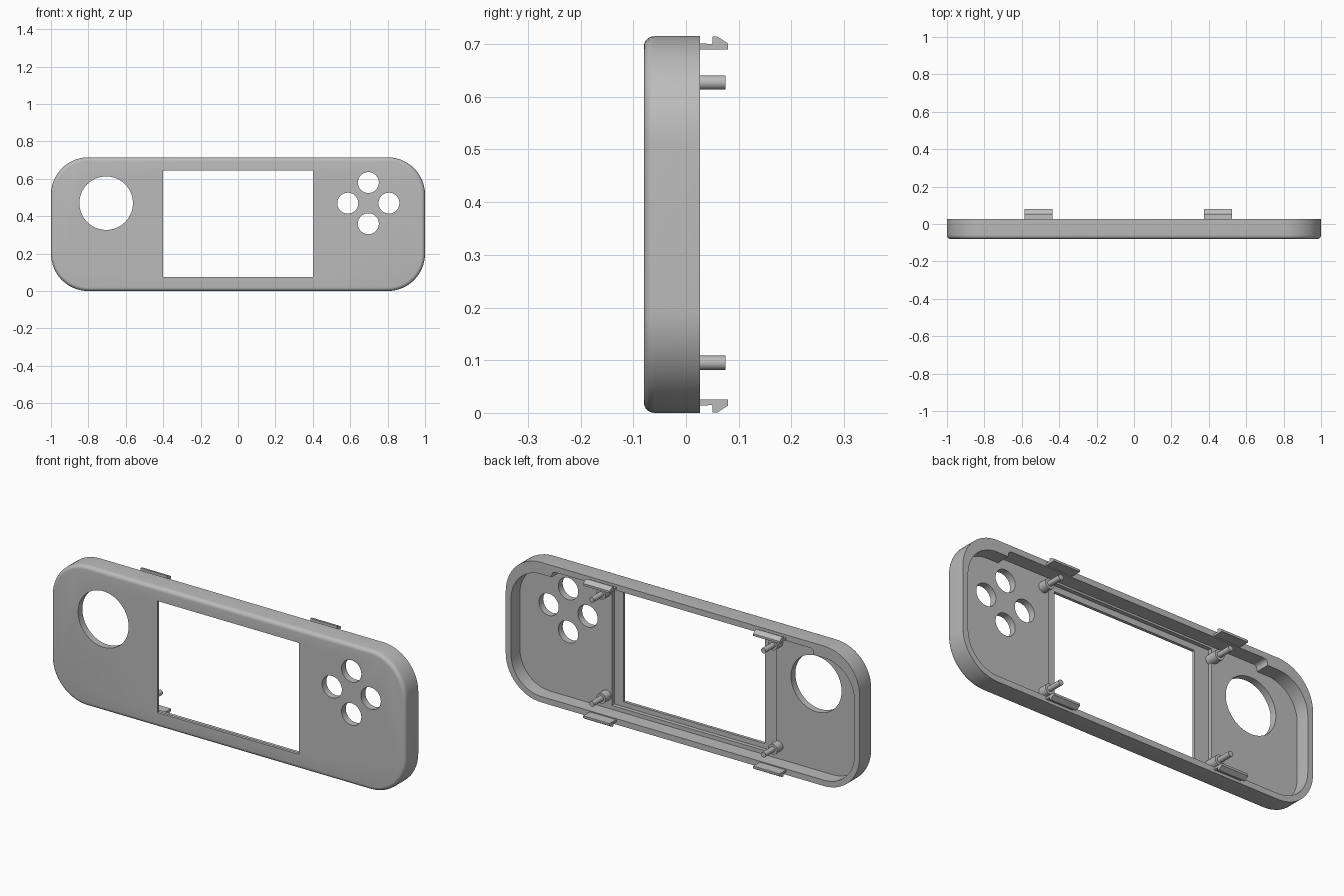
import bpy, bmesh, math
from mathutils import Vector

if "Cube" in bpy.data.objects:
    bpy.data.objects.remove(bpy.data.objects["Cube"])

H = 0.715                      # overall height
FRONT, RIM = -0.08, 0.027      # shell depth range
WALL, FLOOR = 0.03, -0.045     # wall thickness, inner face of the front plate

grey = bpy.data.materials.new("matte_grey")
grey.use_nodes = True
colour = (0.5, 0.5, 0.5, 1)
grey.diffuse_color = colour
grey.node_tree.nodes["Principled BSDF"].inputs["Base Color"].default_value = colour


def rounded(x0, x1, z0, z1, r, n=14):
    """Outline of a rounded rectangle in the x-z plane."""
    pts = []
    for cx, cz, a0 in ((x1 - r, z1 - r, 0), (x0 + r, z1 - r, 90),
                       (x0 + r, z0 + r, 180), (x1 - r, z0 + r, 270)):
        for i in range(n + 1):
            a = math.radians(a0 + 90 * i / n)
            pts.append((cx + r * math.cos(a), cz + r * math.sin(a)))
    return pts


def circle(x, z, r, n=40):
    return [(x + r * math.cos(math.tau * i / n), z + r * math.sin(math.tau * i / n))
            for i in range(n)]


def box(x0, x1, z0, z1):
    return [(x0, z0), (x1, z0), (x1, z1), (x0, z1)]


def prism(name, outline, start, end, axis="y", fillet=0):
    """Extrude an outline along y (x-z points) or along x (y-z points)."""
    bm = bmesh.new()
    place = (lambda p, d: (p[0], d, p[1])) if axis == "y" else (lambda p, d: (d, p[0], p[1]))
    face = bm.faces.new([bm.verts.new(place(p, start)) for p in outline])
    edges = list(face.edges)
    out = bmesh.ops.extrude_face_region(bm, geom=[face], use_keep_orig=True)
    shift = Vector(place((0, 0), end - start))
    bmesh.ops.translate(bm, vec=shift, verts=[v for v in out["geom"] if isinstance(v, bmesh.types.BMVert)])
    if fillet:
        bmesh.ops.bevel(bm, geom=edges, offset=fillet, segments=5, profile=0.5, affect="EDGES")
    bmesh.ops.recalc_face_normals(bm, faces=bm.faces)
    mesh = bpy.data.meshes.new(name)
    bm.to_mesh(mesh)
    bm.free()
    mesh.materials.append(grey)
    obj = bpy.data.objects.new(name, mesh)
    bpy.context.collection.objects.link(obj)
    return obj


def smooth(obj):
    bpy.ops.object.select_all(action="DESELECT")
    obj.select_set(True)
    bpy.context.view_layer.objects.active = obj
    bpy.ops.object.shade_smooth_by_angle(angle=math.radians(35))


# Shell with a rounded front edge
shell = prism("front_shell", rounded(-1, 1, 0, H, 0.2), FRONT, RIM, fillet=0.02)

# Cavity, widened upwards between the thicker top corners, and the display recess
back = RIM + 0.05
cutters = [
    prism("cavity_cutter", rounded(-1 + WALL, 1 - WALL, WALL, H - 0.06, 0.17), FLOOR, back),
    prism("top_cavity_cutter", rounded(-0.74, 0.74, 0.3, H - WALL, 0.02, 4), FLOOR, back),
    prism("display_recess_cutter", box(-0.48, 0.45, 0.05, 0.675), -0.065, back),
    prism("display_window_cutter", box(-0.4, 0.4, 0.075, 0.645), -0.2, back),
    prism("stick_hole_cutter", circle(-0.705, 0.47, 0.143, 64), -0.2, back),
]
# Four button holes in a diamond
for dx, dz in ((0.11, 0), (-0.11, 0), (0, 0.11), (0, -0.11)):
    cutters.append(prism("button_hole_cutter", circle(0.697 + dx, 0.47 + dz, 0.056), -0.2, back))

for cutter in cutters:
    mod = shell.modifiers.new(cutter.name, "BOOLEAN")
    mod.operation, mod.solver, mod.object = "DIFFERENCE", "EXACT", cutter
bpy.ops.object.select_all(action="DESELECT")
shell.select_set(True)
bpy.context.view_layer.objects.active = shell
for mod in list(shell.modifiers):
    bpy.ops.object.modifier_apply(modifier=mod.name)
for cutter in cutters:
    bpy.data.objects.remove(cutter)
smooth(shell)

# Alignment pins on collars
for x in (-0.49, 0.48):
    for z in (0.095, 0.627):
        smooth(prism("pin_collar", circle(x, z, 0.026, 24), -0.07, 0.0))
        smooth(prism("alignment_pin", circle(x, z, 0.0135, 24), -0.01, 0.075))

# Snap clips on the top and bottom walls
hook = [(0.0, 0.023), (0.0, 0.012), (0.05, 0.015), (0.05, 0.001),
        (0.06, 0.001), (0.08, 0.014), (0.08, 0.025), (0.027, 0.025)]
for x in (-0.51, 0.45):
    prism("bottom_clip", hook, x - 0.075, x + 0.075, axis="x")
    prism("top_clip", [(y, H - z) for y, z in hook], x - 0.075, x + 0.075, axis="x")
